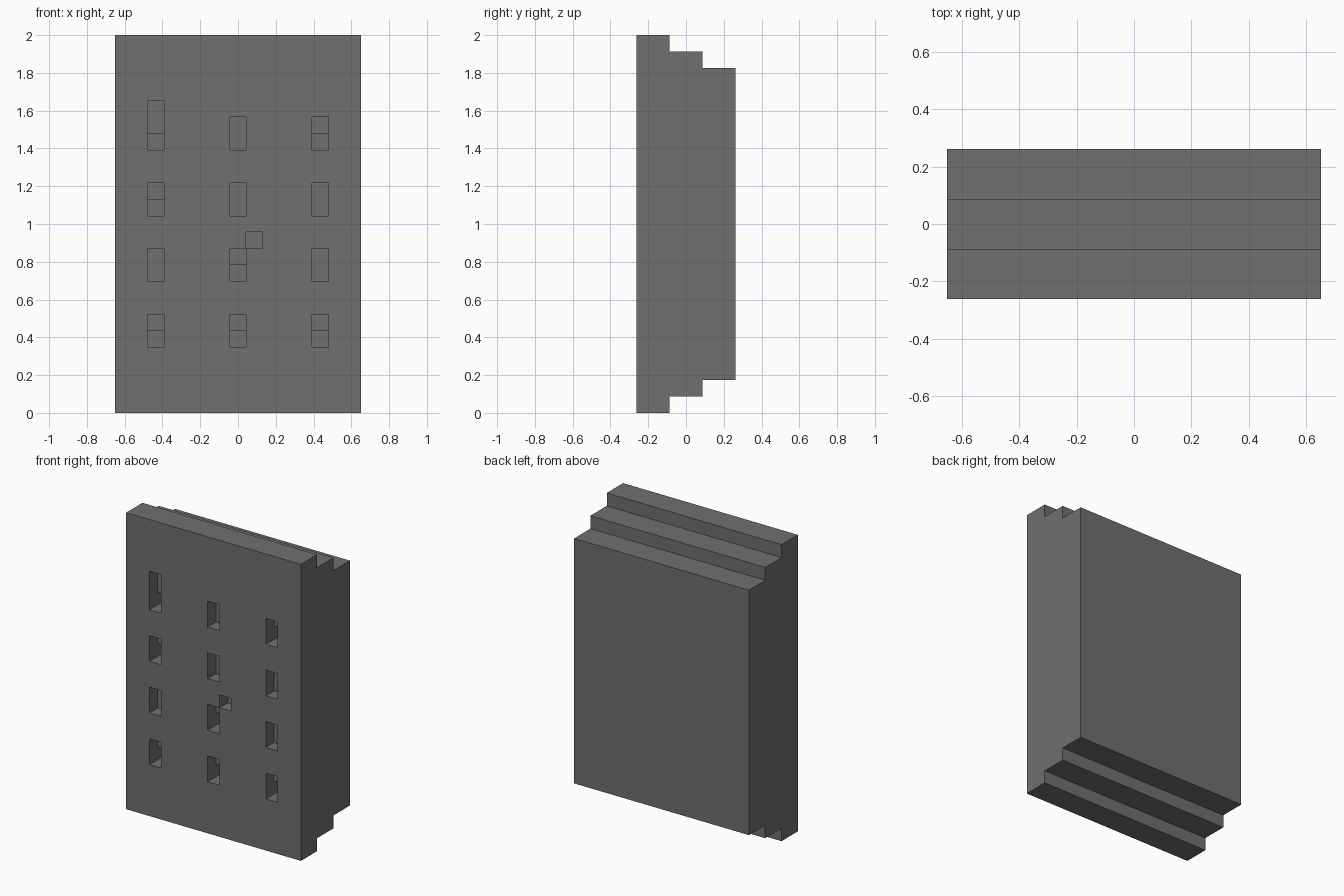
import bpy
import bmesh

cube = bpy.data.objects.get("Cube")
if cube:
    bpy.data.objects.remove(cube, do_unlink=True)

U = 2 / 23  # one block unit; the slab is 15 wide, 6 deep and 23 high

stone = bpy.data.materials.new("dark_grey")
stone.use_nodes = True
grey = (0.16, 0.16, 0.16, 1)
stone.diffuse_color = grey
stone.node_tree.nodes["Principled BSDF"].inputs["Base Color"].default_value = grey


def add_object(name, bm):
    bmesh.ops.recalc_face_normals(bm, faces=bm.faces)
    mesh = bpy.data.meshes.new(name)
    bm.to_mesh(mesh)
    bm.free()
    mesh.materials.append(stone)
    obj = bpy.data.objects.new(name, mesh)
    bpy.context.collection.objects.link(obj)
    return obj


# Slab: stepped side profile extruded across the width
bottom = [(-3, 0), (-1, 0), (-1, 1), (1, 1), (1, 2), (3, 2)]
profile = bottom + [(y, 23 - z) for y, z in reversed(bottom)]
bm = bmesh.new()
side = bm.faces.new([bm.verts.new((-7.5 * U, y * U, z * U)) for y, z in profile])
grown = bmesh.ops.extrude_face_region(bm, geom=[side])
bmesh.ops.translate(bm, vec=(15 * U, 0, 0),
                    verts=[v for v in grown["geom"] if isinstance(v, bmesh.types.BMVert)])
slab = add_object("stepped_slab", bm)


def cut_slot(column, low, high, depth):
    """Sink a one-unit-wide slot into the front face."""
    bm = bmesh.new()
    bmesh.ops.create_cube(bm, size=1)
    for v in bm.verts:
        v.co.x = (column + v.co.x) * U
        v.co.y = (-3 + depth if v.co.y > 0 else -4) * U
        v.co.z = (high if v.co.z > 0 else low) * U
    cutter = add_object("slot_cutter", bm)
    cutter.hide_render = True
    cutter.hide_set(True)
    cutter.display_type = 'WIRE'
    cut = slab.modifiers.new("slot", 'BOOLEAN')
    cut.operation = 'DIFFERENCE'
    cut.solver = 'EXACT'
    cut.object = cutter


# Slots: a grid of three columns and four rows, some with a deeper lower half
stepped = {(-5, 4), (0, 4), (5, 4), (0, 8), (-5, 12), (-5, 16), (5, 16)}
for column in (-5, 0, 5):
    for low in (4, 8, 12, 16):
        top = low + (3 if (column, low) == (-5, 16) else 2)
        if (column, low) in stepped:
            cut_slot(column, low, low + 1, 2)
            cut_slot(column, low + 1, top, 1)
        else:
            cut_slot(column, low, top, 1)
cut_slot(1, 10, 11, 1)

# Apply the cuts and drop the cutters
bpy.context.view_layer.update()
graph = bpy.context.evaluated_depsgraph_get()
carved = bpy.data.meshes.new_from_object(slab.evaluated_get(graph))
cutters = [m.object for m in slab.modifiers]
slab.modifiers.clear()
slab.data = carved
for cutter in cutters:
    bpy.data.objects.remove(cutter, do_unlink=True)
